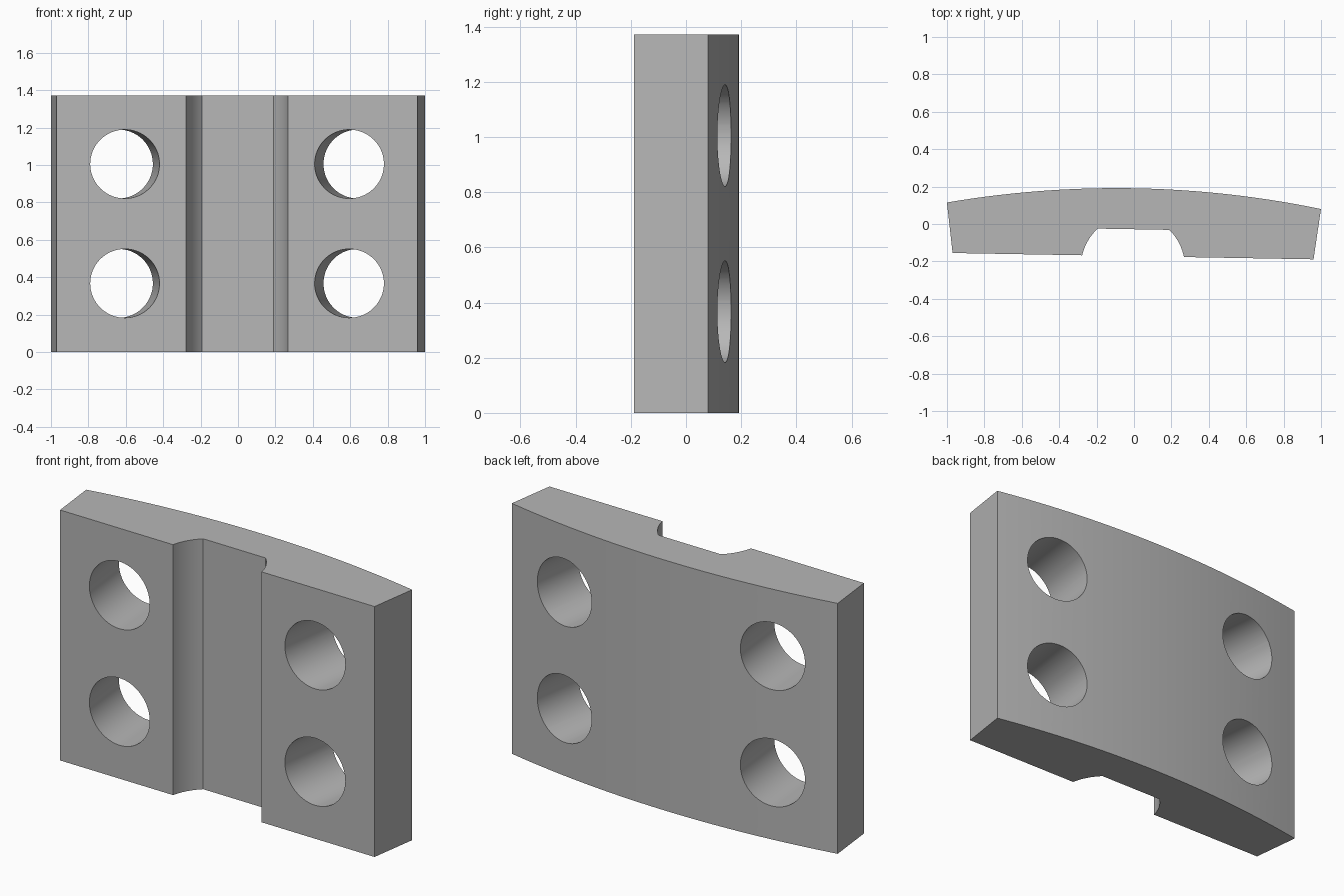
import bpy, bmesh
from math import sin, cos, asin, atan2, radians, hypot
from mathutils import Matrix, Vector

cube = bpy.data.objects.get("Cube")
if cube:
    bpy.data.objects.remove(cube, do_unlink=True)

HEIGHT = 1.372
HOLE_RADIUS = 0.184
FRONT_Y = -0.172
PLACE = Matrix.Rotation(radians(-1), 4, 'Z') @ Matrix.Translation((-0.002, 0, 0))

steel = bpy.data.materials.new("plain_grey")
steel.use_nodes = True
GREY = (0.47, 0.47, 0.47, 1)
steel.diffuse_color = GREY
steel.node_tree.nodes["Principled BSDF"].inputs["Base Color"].default_value = GREY


def arc(cx, cy, radius, start, end, steps):
    angles = [start + (end - start) * i / steps for i in range(steps + 1)]
    return [(cx + radius * cos(a), cy + radius * sin(a)) for a in angles]


def make_object(name, bm):
    bmesh.ops.recalc_face_normals(bm, faces=bm.faces)
    mesh = bpy.data.meshes.new(name)
    bm.to_mesh(mesh)
    bm.free()
    mesh.materials.append(steel)
    obj = bpy.data.objects.new(name, mesh)
    bpy.context.collection.objects.link(obj)
    return obj


# Plate outline: curved back, slanted ends, groove with rounded flanks
back_radius = 5.4
half_angle = asin(1 / back_radius)
back_center = 0.0975 - back_radius * cos(half_angle)
quarter = radians(90)
back = arc(0, back_center, back_radius, quarter - half_angle, quarter + half_angle, 48)

groove_center = FRONT_Y - 0.058
flank_low = atan2(0.058, 0.272)
flank_high = atan2(0.206, 0.195)
groove_radius = hypot(0.272, 0.058)
right_flank = arc(0, groove_center, groove_radius, flank_high, flank_low, 10)
left_flank = [(-x, y) for x, y in reversed(right_flank)]
outline = back + [(-0.965, FRONT_Y)] + left_flank + right_flank + [(0.965, FRONT_Y)]

bm = bmesh.new()
base = bm.faces.new([bm.verts.new((x, y, 0)) for x, y in outline])
top = bmesh.ops.extrude_face_region(bm, geom=[base])
bmesh.ops.translate(bm, vec=(0, 0, HEIGHT),
                    verts=[v for v in top["geom"] if isinstance(v, bmesh.types.BMVert)])
plate = make_object("curved_plate", bm)

# Four through holes, splayed outward towards the back
bm = bmesh.new()
for side in (-1, 1):
    axis = Vector((side * sin(radians(6.9)), cos(radians(6.9)), 0))
    turn = Vector((0, 0, 1)).rotation_difference(axis).to_matrix().to_4x4()
    for z in (0.367, 1.005):
        move = Matrix.Translation((side * 0.6, FRONT_Y, z))
        bmesh.ops.create_cone(bm, cap_ends=True, segments=64, radius1=HOLE_RADIUS,
                              radius2=HOLE_RADIUS, depth=1.2, matrix=move @ turn)
cutter = make_object("hole_cutter", bm)
cutter.hide_render = True

drill = plate.modifiers.new("holes", 'BOOLEAN')
drill.operation = 'DIFFERENCE'
drill.solver = 'EXACT'
drill.object = cutter
bpy.ops.object.select_all(action='DESELECT')
bpy.context.view_layer.objects.active = plate
plate.select_set(True)
bpy.ops.object.modifier_apply(modifier=drill.name)
bpy.data.objects.remove(cutter, do_unlink=True)

# Slight turn of the whole plate and smooth curved walls
plate.data.transform(PLACE)
bpy.ops.object.shade_smooth_by_angle(angle=radians(20))
